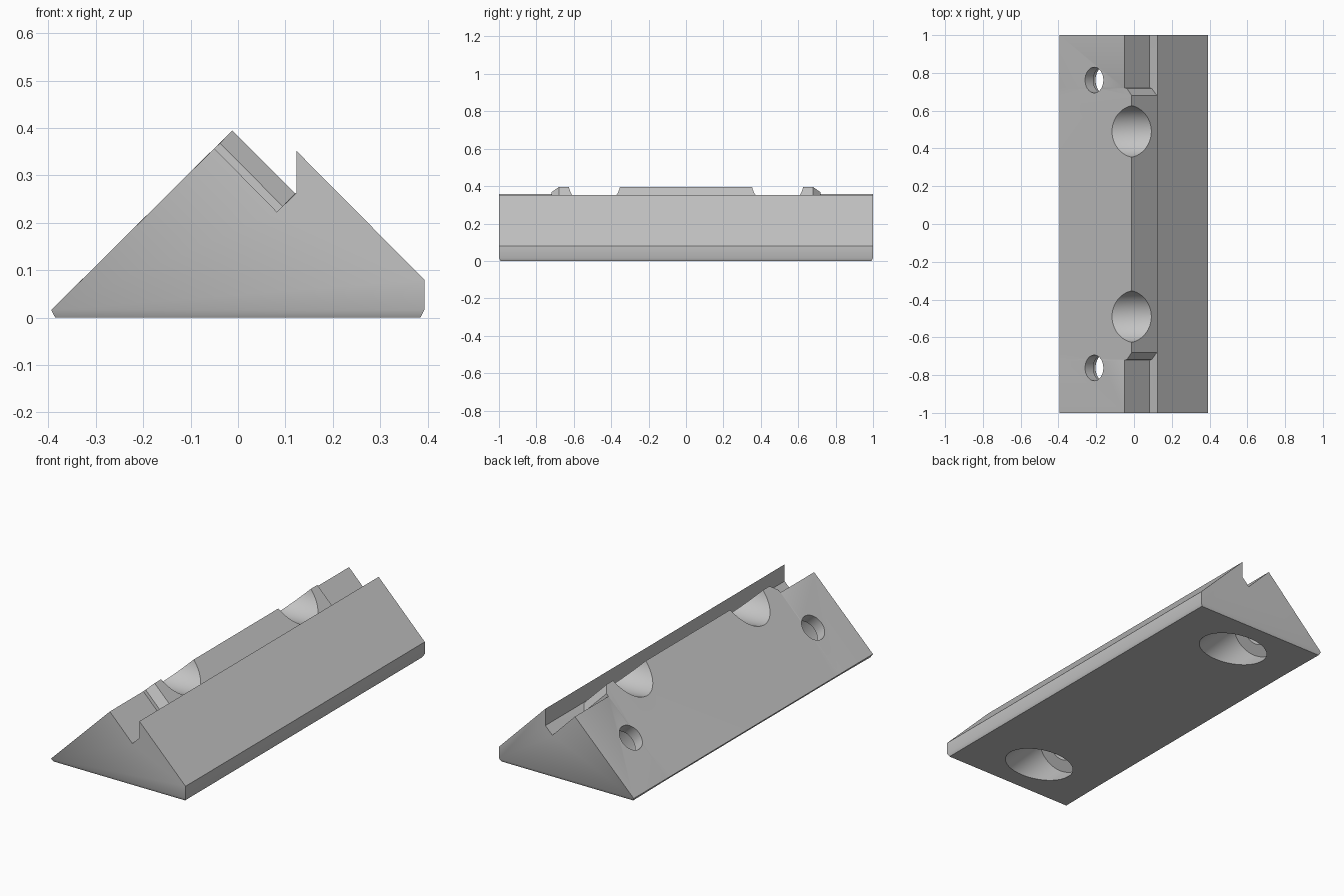
import bpy, bmesh
from math import radians
from mathutils import Vector, Matrix

cube = bpy.data.objects.get("Cube")
if cube:
    bpy.data.objects.remove(cube, do_unlink=True)

grey = bpy.data.materials.new("light_grey")
grey.use_nodes = True
colour = (0.55, 0.55, 0.55, 1)
grey.diffuse_color = colour
grey.node_tree.nodes["Principled BSDF"].inputs["Base Color"].default_value = colour


def to_object(bm, name):
    bmesh.ops.recalc_face_normals(bm, faces=bm.faces[:])
    mesh = bpy.data.meshes.new(name)
    bm.to_mesh(mesh)
    bm.free()
    mesh.materials.append(grey)
    obj = bpy.data.objects.new(name, mesh)
    bpy.context.collection.objects.link(obj)
    return obj


# Wedge body: cross-sections along y, with the ridge lowered at both ends
BASE = 0.016
LOW = ((-0.05, 0.357), (0.082, 0.223))
STEP = ((-0.038, 0.368), (0.094, 0.235))
HIGH = ((-0.012, 0.395), (0.121, 0.262))
half = [(1, LOW), (0.72, LOW), (0.718, STEP), (0.68, HIGH)]
stations = [(-y, r) for y, r in half] + [(y, r) for y, r in reversed(half)]

bm = bmesh.new()
rings = []
for y, ridge in stations:
    profile = [(-0.394, BASE), *ridge, (0.123, 0.263), (0.123, 0.352),
               (0.393, 0.08), (0.393, BASE)]
    rings.append([bm.verts.new((x, y, z)) for x, z in profile])
n = len(rings[0])
for a, b in zip(rings, rings[1:]):
    for i in range(n):
        j = (i + 1) % n
        bm.faces.new((a[i], a[j], b[j], b[i]))
bm.faces.new(rings[0])
bm.faces.new(rings[-1])
bmesh.ops.recalc_face_normals(bm, faces=bm.faces[:])
bmesh.ops.dissolve_limit(bm, angle_limit=radians(0.6),
                         verts=bm.verts[:], edges=bm.edges[:])

# Chamfered foot
bottom = min(bm.faces, key=lambda f: f.calc_center_median().z)
bmesh.ops.inset_region(bm, faces=[bottom], thickness=0.012, depth=0)
for v in bottom.verts:
    v.co.z = 0
body = to_object(bm, "wedge_block")


def hole(name, y, radius, start, end):
    """Cylinder square to the left slope, between two depths below it."""
    axis = Vector((1, 0, -1)).normalized()
    centre = Vector((-0.21, y, 0.197)) + axis * (start + end) / 2
    bm = bmesh.new()
    turn = axis.to_track_quat('Z', 'Y').to_matrix().to_4x4()
    bmesh.ops.create_cone(bm, cap_ends=True, segments=64, radius1=radius,
                          radius2=radius, depth=end - start,
                          matrix=Matrix.Translation(centre) @ turn)
    return to_object(bm, name)


def dimple(name, y):
    """Rounded hollow in the ridge, stopping at the groove wall."""
    bm = bmesh.new()
    shape = Matrix.Translation((-0.012, y, 0.425)) @ Matrix.Diagonal((0.35, 0.14, 0.14, 1))
    bmesh.ops.create_uvsphere(bm, u_segments=64, v_segments=32, radius=1, matrix=shape)
    cut = bmesh.ops.bisect_plane(bm, geom=bm.verts[:] + bm.edges[:] + bm.faces[:],
                                 plane_co=(0.119, 0, 0), plane_no=(1, 0, 0),
                                 clear_outer=True)
    rim = [e for e in cut["geom_cut"] if isinstance(e, bmesh.types.BMEdge)]
    bmesh.ops.contextual_create(bm, geom=rim)
    return to_object(bm, name)


# Screw holes with wide bores from below, and the ridge hollows
cutters = []
for side in (-1, 1):
    cutters += [hole("bore_cutter", side * 0.762, 0.135, 0.06, 0.6),
                hole("screw_cutter", side * 0.762, 0.068, -0.1, 0.15),
                dimple("dimple_cutter", side * 0.49)]

bpy.ops.object.select_all(action='DESELECT')
body.select_set(True)
bpy.context.view_layer.objects.active = body
for cutter in cutters:
    cutter.hide_render = True
    mod = body.modifiers.new("cut", 'BOOLEAN')
    mod.operation = 'DIFFERENCE'
    mod.solver = 'EXACT'
    mod.object = cutter
    bpy.ops.object.modifier_apply(modifier=mod.name)
    bpy.data.objects.remove(cutter, do_unlink=True)

bpy.ops.object.shade_smooth_by_angle(angle=radians(30))
